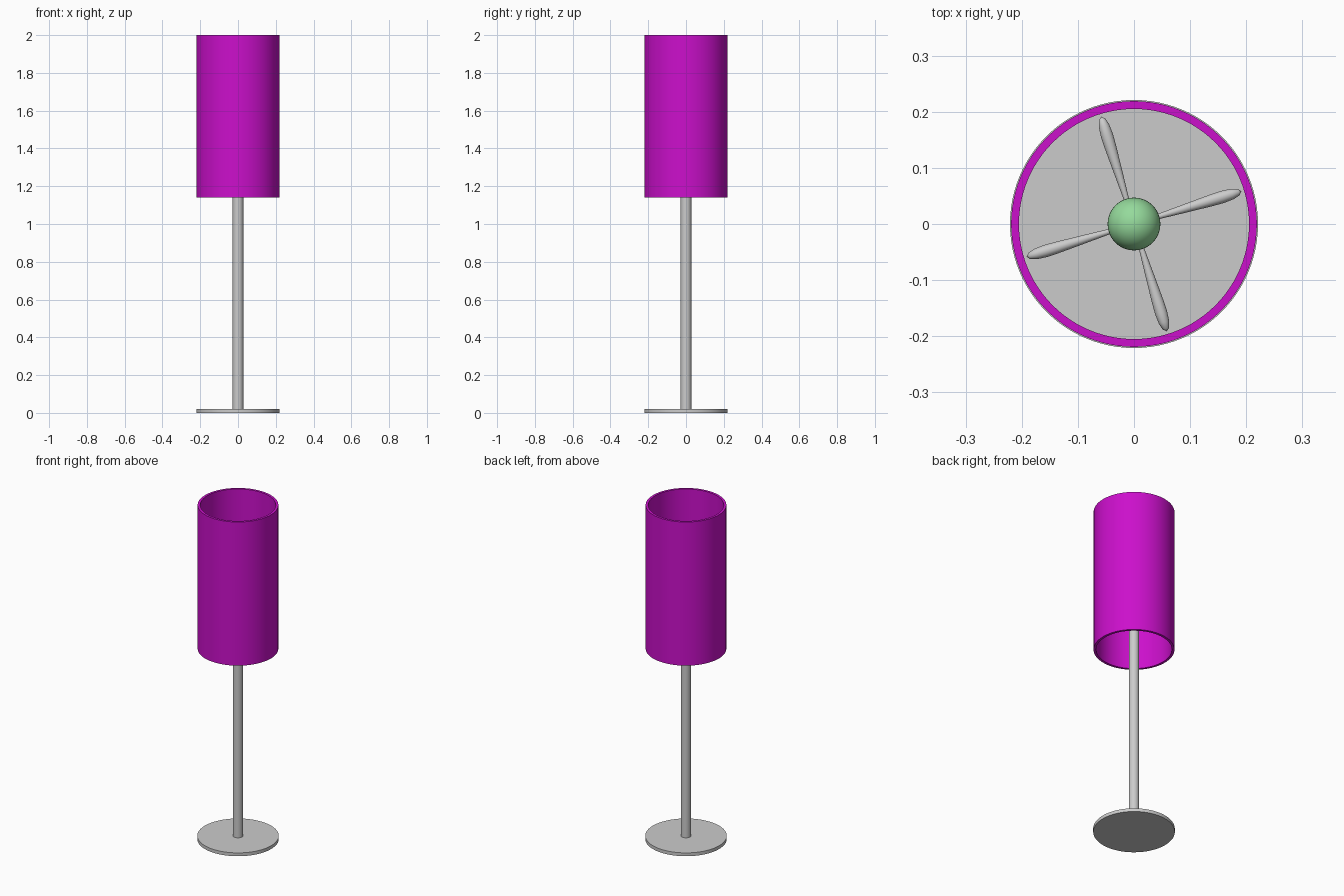
import bpy, bmesh, math
from mathutils import Matrix

if "Cube" in bpy.data.objects:
    bpy.data.objects.remove(bpy.data.objects["Cube"])


def material(name, color):
    m = bpy.data.materials.new(name)
    m.diffuse_color = color
    m.use_nodes = True
    m.node_tree.nodes["Principled BSDF"].inputs["Base Color"].default_value = m.diffuse_color
    return m


def lathe(name, profile, closed=False, steps=96, mat=None, matrix=None):
    """Spin an (r, z) profile about z into a smooth-shaded object."""
    bm = bmesh.new()
    verts = [bm.verts.new((r, 0, z)) for r, z in profile]
    edges = [bm.edges.new(p) for p in zip(verts, verts[1:])]
    if closed:
        edges.append(bm.edges.new((verts[-1], verts[0])))
    bmesh.ops.spin(bm, geom=verts + edges, cent=(0, 0, 0), axis=(0, 0, 1),
                   angle=2 * math.pi, steps=steps)
    bmesh.ops.remove_doubles(bm, verts=bm.verts, dist=1e-5)
    bmesh.ops.recalc_face_normals(bm, faces=bm.faces)
    if matrix:
        bm.transform(matrix)
    me = bpy.data.meshes.new(name)
    bm.to_mesh(me)
    bm.free()
    ob = bpy.data.objects.new(name, me)
    bpy.context.collection.objects.link(ob)
    if mat:
        me.materials.append(mat)
    bpy.context.view_layer.objects.active = ob
    bpy.ops.object.select_all(action='DESELECT')
    ob.select_set(True)
    bpy.ops.object.shade_smooth_by_angle(angle=math.radians(35))
    return ob


magenta = material("shade_magenta", (0.6, 0.005, 0.6, 1))
green = material("bulb_green", (0.3, 0.7, 0.33, 1))

BULB_Z, BULB_R = 1.57, 0.047

# Flat round foot and the pole rising into the shade
lathe("base", [(0, 0), (0.221, 0), (0.221, 0.02), (0, 0.02)])
lathe("pole", [(0, 0.015), (0.028, 0.015), (0.028, BULB_Z - 0.02), (0, BULB_Z - 0.02)], steps=48)

# Open cylindrical shade with wall thickness
lathe("shade", [(0.205, 1.14), (0.219, 1.14), (0.219, 2.0), (0.205, 2.0)],
      closed=True, mat=magenta)

# Round bulb on top of the pole
arc = [(BULB_R * math.sin(math.pi * i / 24), BULB_Z - BULB_R * math.cos(math.pi * i / 24))
       for i in range(25)]
lathe("bulb", arc, steps=48, mat=green)

# Four teardrop spokes reaching from the pole towards the shade
spoke = [(0, 0.01), (0.003, 0.01), (0.005, 0.05), (0.008, 0.10), (0.0105, 0.145),
         (0.011, 0.165), (0.0095, 0.183), (0.006, 0.195), (0, 0.2)]
for i in range(4):
    turn = Matrix.Rotation(math.radians(17 + 90 * i), 4, 'Z')
    place = Matrix.Translation((0, 0, BULB_Z - 0.045)) @ turn @ Matrix.Rotation(math.pi / 2, 4, 'Y')
    lathe(f"shade_spoke_{i + 1}", spoke, steps=20, matrix=place)
